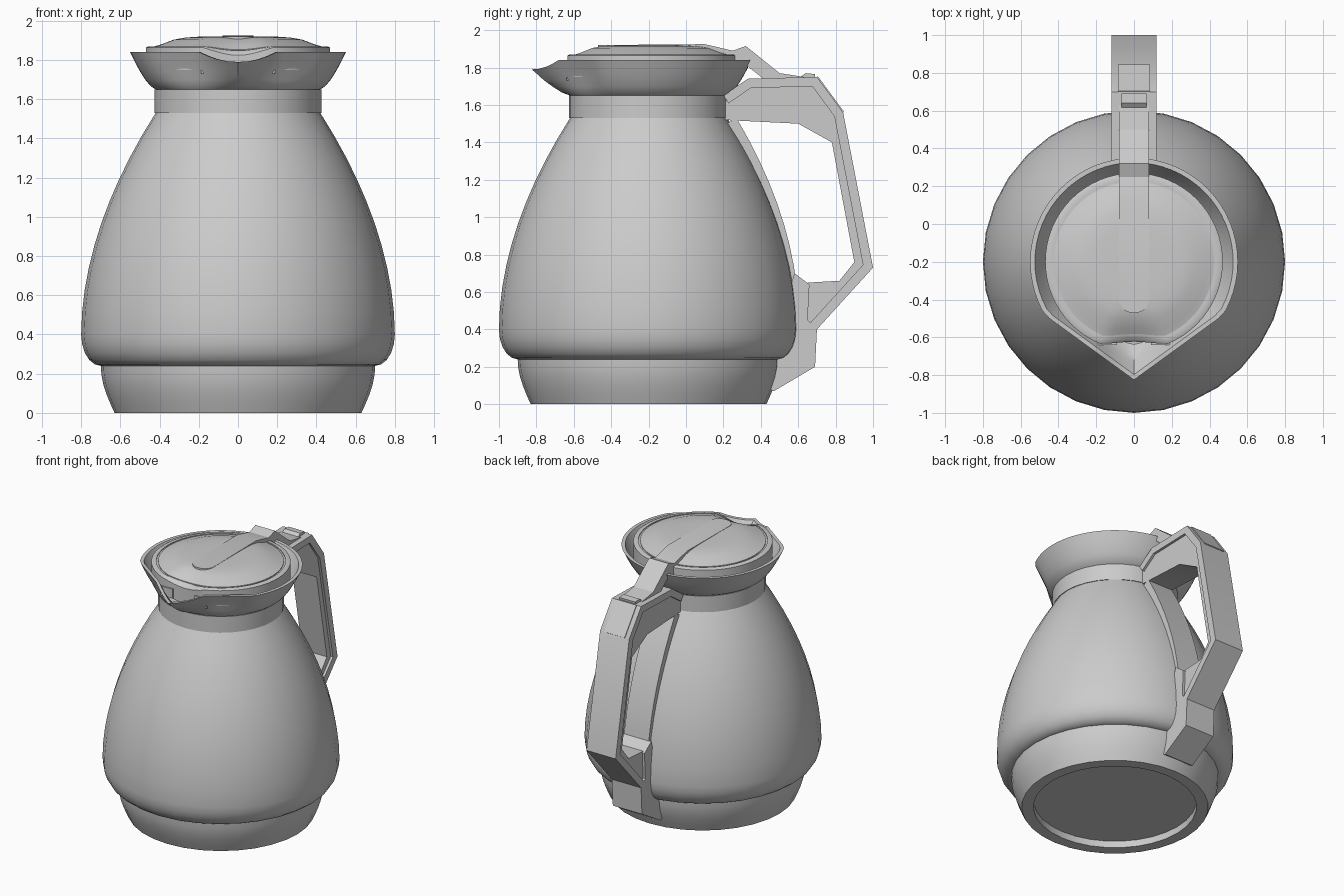
import bpy, bmesh, math

cube = bpy.data.objects.get("Cube")
if cube:
    bpy.data.objects.remove(cube, do_unlink=True)

# Main dimensions
AXIS_Y = -0.2
NECK_RADIUS = 0.42
BODY_RADIUS = 0.8
BASE_RADIUS = 0.7
RIM_RADIUS = 0.55
LID_RADIUS = 0.47
BODY_BOTTOM = 0.24
BODY_WIDEST = 0.4
BODY_TOP = 1.53
RIM_BOTTOM = 1.65
RIM_TOP = 1.84
HANDLE_HALF = 0.12
QUARTER = math.pi / 2

# The single colour
colour = (0.6, 0.6, 0.6, 1)
grey = bpy.data.materials.new("plain grey")
grey.use_nodes = True
grey.diffuse_color = colour
for node in grey.node_tree.nodes:
    if node.type == 'BSDF_PRINCIPLED':
        node.inputs["Base Color"].default_value = colour


def finish(bm, name):
    bmesh.ops.recalc_face_normals(bm, faces=bm.faces)
    mesh = bpy.data.meshes.new(name)
    bm.to_mesh(mesh)
    bm.free()
    mesh.materials.append(grey)
    obj = bpy.data.objects.new(name, mesh)
    bpy.context.collection.objects.link(obj)
    bpy.ops.object.select_all(action='DESELECT')
    obj.select_set(True)
    bpy.context.view_layer.objects.active = obj
    bpy.ops.object.shade_smooth_by_angle(angle=math.radians(30))


def steps(count):
    """Evenly spaced values from zero to one."""
    return [i / count for i in range(count + 1)]


def round_point(row, angle):
    radius, z = row
    return (radius * math.sin(angle), AXIS_Y - radius * math.cos(angle), z)


def skin(name, rows, point=round_point, segments=32):
    """Skin closed rings of points and cap both ends."""
    bm = bmesh.new()
    rings = [[bm.verts.new(point(row, math.tau * i / segments))
              for i in range(segments)] for row in rows]
    for low, high in zip(rings, rings[1:]):
        for i in range(segments):
            bm.faces.new((low[i - 1], low[i], high[i], high[i - 1]))
    bm.faces.new(rings[0])
    bm.faces.new(rings[-1])
    finish(bm, name)


def prism(name, outline, half, middle=0, rounded_front=False):
    """Extrude a side outline of (y, z) points across x."""
    bm = bmesh.new()
    face = bm.faces.new([bm.verts.new((middle - half, y, z)) for y, z in outline])
    result = bmesh.ops.extrude_face_region(bm, geom=[face])["geom"]
    moved = [v for v in result if isinstance(v, bmesh.types.BMVert)]
    bmesh.ops.translate(bm, verts=moved, vec=(half * 2, 0, 0))
    if rounded_front:
        front = min(v.co.y for v in bm.verts)
        edges = [e for e in bm.edges
                 if all(v.co.y == front for v in e.verts)
                 and e.verts[0].co.x == e.verts[1].co.x]
        bmesh.ops.bevel(bm, geom=edges, offset=half * 0.9, segments=5,
                        profile=0.5, affect='EDGES')
    finish(bm, name)


def offset(path, distance):
    """Shift a path sideways, to its right, with mitred corners."""
    normals = []
    for (ya, za), (yb, zb) in zip(path, path[1:]):
        length = math.hypot(yb - ya, zb - za)
        normals.append(((zb - za) / length, (ya - yb) / length))
    before = normals[:1] + normals
    after = normals + normals[-1:]
    shifted = []
    for (y, z), (ay, az), (by, bz) in zip(path, before, after):
        mitre = distance / (1 + ay * by + az * bz)
        shifted.append((y + mitre * (ay + by), z + mitre * (az + bz)))
    return shifted


def ribbon(path, thickness):
    return path + offset(path, thickness)[::-1]


def front_angle(angle):
    return min(angle, math.tau - angle)


def front_fade(angle):
    """One at the very front, falling to zero at either side of the spout."""
    return math.cos(min(front_angle(angle) * 4, QUARTER))


def body_radius(t):
    return BODY_RADIUS - (BODY_RADIUS - NECK_RADIUS) * t ** 1.9


def body_height(t):
    return BODY_WIDEST + (BODY_TOP - BODY_WIDEST) * t


# Base with a recessed underside
recess = [(0.55, 0.05), (0.55, 0)]
wall = [(BASE_RADIUS - 0.07 * (1 - math.sin(t * QUARTER)), t * BODY_BOTTOM)
        for t in steps(5)]
skin("base", recess + wall)

# Insulated body: rounded lower shoulder, then a long taper to the neck
shoulder = [(BASE_RADIUS + (BODY_RADIUS - BASE_RADIUS) * math.sin(t * QUARTER),
             BODY_WIDEST - (BODY_WIDEST - BODY_BOTTOM) * math.cos(t * QUARTER))
            for t in steps(5)]
taper = [(body_radius(t), body_height(t)) for t in steps(10)]
skin("body", shoulder + taper[1:])

# Neck collar
skin("collar", [(NECK_RADIUS + 0.005, z) for z in (BODY_TOP, RIM_BOTTOM)])


# Flared rim whose front is drawn out into a pouring spout
def spout_point(row, angle):
    t, wall_thickness = row
    radius = NECK_RADIUS + (RIM_RADIUS - NECK_RADIUS) * t - wall_thickness
    z = RIM_BOTTOM + (RIM_TOP - RIM_BOTTOM) * t ** 1.5
    off = front_angle(angle)
    lean = math.radians(36)
    flat = 0.92 / math.cos(min(off, QUARTER) - lean)
    stretch = flat if off < lean else min(1, flat)
    radius *= 1 + min(1, t * 1.5) * (stretch - 1)
    return round_point((radius, z - 0.05 * front_fade(angle) * t ** 4), angle)


outside = [(t, 0) for t in steps(5)]
inside = [(t, 0.025) for t in steps(5)[:0:-1]]
skin("spout_rim", outside + inside, spout_point, 64)


# Lid with a ring groove, scooped at the front above the spout
def lid_point(row, angle):
    radius, z = row
    fade = front_fade(angle)
    z -= 0.04 * fade * (radius / LID_RADIUS) ** 8
    return round_point((radius * (1 - 0.1 * fade), z), angle)


ledge = 1.87
groove = 0.43
nick = 0.006
dome_radius = 0.39
lid_side = [(LID_RADIUS, 1.75), (LID_RADIUS, ledge - nick),
            (LID_RADIUS - nick * 2, ledge)]
lid_groove = [(groove + nick, ledge), (groove + nick, ledge - nick),
              (groove - nick, ledge - nick), (groove - nick, ledge)]
dome = [(dome_radius * (1 - t * 0.95), 1.92 - 0.04 * (1 - t) ** 5)
        for t in steps(6)]
skin("lid", lid_side + lid_groove + dome, lid_point, 64)

# Small guides inside the spout
guide = [(-0.58, 1.8), (-0.64, 1.8)]
for side, sign in (("left", 1), ("right", -1)):
    prism(side + "_spout_guide", ribbon(guide, -0.07), 0.05, sign * 0.14)

# Lid strip running back into the thumb lever
lever_top = [(-0.47, 1.92), (0.1, 1.925), (0.25, 1.89), (0.32, 1.915),
             (0.5, 1.77), (0.63, 1.75)]
lever_under = [(y, z - 0.1) for y, z in lever_top]
prism("lid_strip_and_lever", lever_top + lever_under[::-1], 0.08,
      rounded_front=True)

# Handle: a wide outer shell with a narrower core on the grip side
back = [(0.2, 1.65), (0.33, 1.74), (0.7, 1.75), (0.84, 1.56), (1, 0.73),
        (0.7, 0.4)]
grip = [(0.65, 0.45), (0.65, 0.65), (0.82, 0.66), (0.9, 0.76), (0.78, 1.4),
        (0.6, 1.5), (0.2, 1.52)]
shell_thickness = 0.05
prism("handle_shell", ribbon(back, shell_thickness), HANDLE_HALF)
prism("handle_core", offset(back, shell_thickness / 2) + grip,
      HANDLE_HALF * 0.85)

# Lower mount holding the handle to the base
mount = [(0.58, 0.7), (0.66, 0.64), (0.65, 0.45), (0.7, 0.4), (0.69, 0.2),
         (0.47, 0.07), (0.4, 0.1)]
prism("handle_lower_mount", mount, HANDLE_HALF)

# Strip following the body between the two handle ends
strip = [(AXIS_Y + body_radius(t) + 0.05 * t, body_height(t))
         for t in steps(10)[2:]]
prism("handle_back_strip", ribbon(strip, -0.1), HANDLE_HALF * 0.85)

# Release button and trim plate on top of the handle
button = [(0.6, 1.74), (0.64, 1.77), (0.69, 1.765)]
prism("release_button", ribbon(button, 0.03), 0.065)
prism("handle_trim_plate", ribbon(back[2:4], -nick), 0.085)
